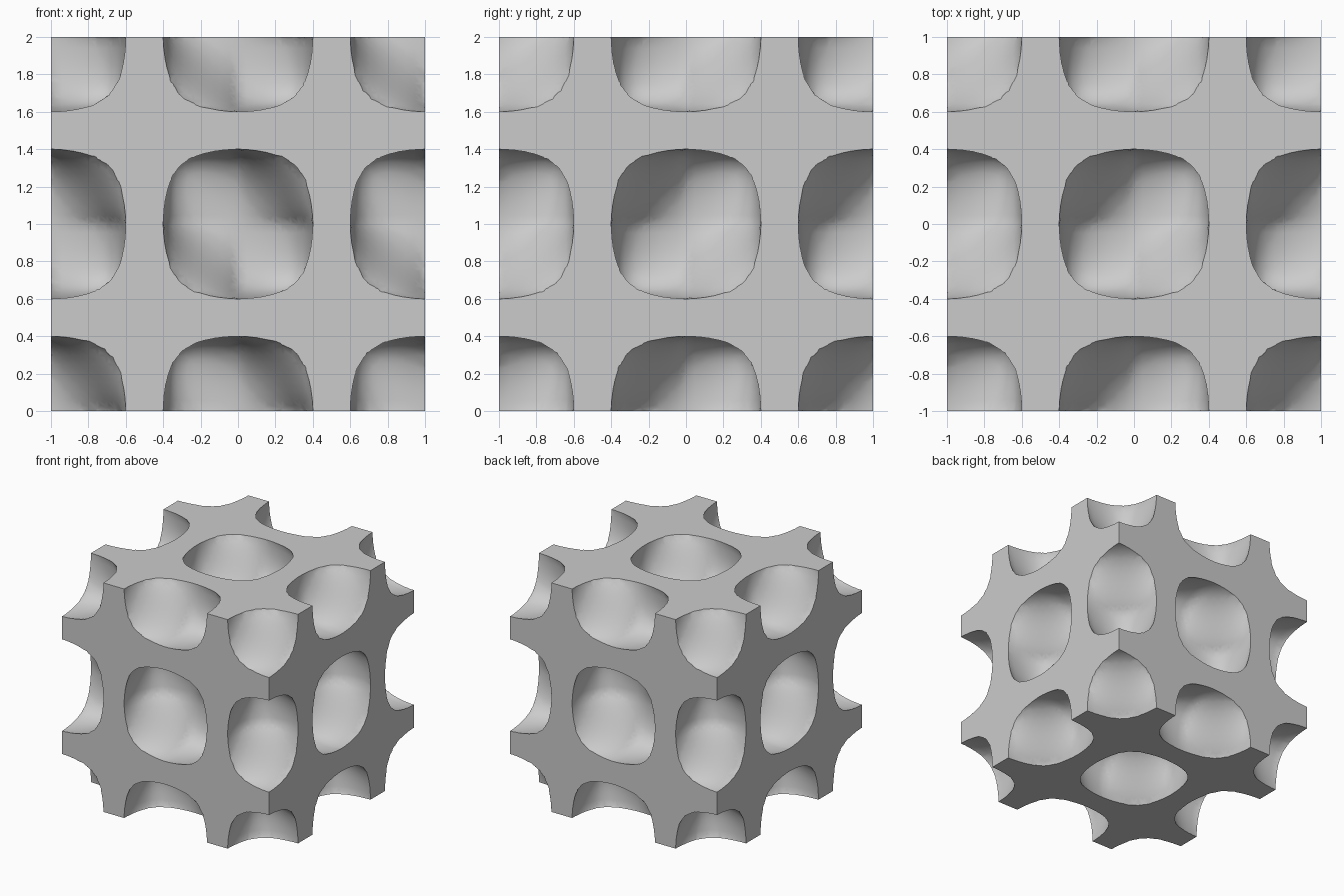
import bpy
import bmesh
from math import sin, cos, pi
from itertools import product
from mathutils import Vector

if "Cube" in bpy.data.objects:
    bpy.data.objects.remove(bpy.data.objects["Cube"], do_unlink=True)

STEP = 0.047          # sampled grid spacing
REACH = 1.13          # sampled a little past the block, trimmed later
RIM = cos(0.4 * pi)   # level that sets the hollows' width
BULGE = 0.25          # how far the full corners of a hollow swell out


def wall(p):
    """Negative in the solid, positive in the hollows.
    Each hollow has four full corners and four flattened ones."""
    a, b, c = (pi * v for v in p)
    core = cos(a) * cos(b) * cos(c)
    twist = sin(a) * sin(b) * sin(c) * (-1 if core > 0 else 1)
    return abs(core) + twist * (BULGE if twist > 0 else 1) - RIM


def field(p):
    return max(wall(p), max(abs(v) for v in p) - REACH + 0.03)


def snap(p):
    """Move a point exactly on to the wall surface."""
    e = 0.001
    for _ in range(3):
        g = Vector([(wall(p + d) - wall(p - d)) / (2 * e)
                    for d in (Vector((e, 0, 0)), Vector((0, e, 0)), Vector((0, 0, e)))])
        p = p - g * (wall(p) / max(g.length_squared, 0.1))
    return p


# Sample the field
count = int(2 * REACH / STEP) + 2
start = -STEP * (count - 1) / 2
axis = [start + i * STEP for i in range(count)]
value = {k: field([axis[i] for i in k]) for k in product(range(count), repeat=3)}
corners = list(product((0, 1), repeat=3))
cell_edges = [(a, b) for a in corners for b in corners
              if a < b and sum(abs(m - n) for m, n in zip(a, b)) == 1]

# One vertex in each grid cell that the wall surface crosses
bm = bmesh.new()
cells = {}
for k in product(range(count - 1), repeat=3):
    val = {c: value[k[0] + c[0], k[1] + c[1], k[2] + c[2]] for c in corners}
    if min(val.values()) >= 0 or max(val.values()) < 0:
        continue
    hits = []
    for a, b in cell_edges:
        if (val[a] < 0) != (val[b] < 0):
            hits.append(Vector(a).lerp(Vector(b), val[a] / (val[a] - val[b])))
    p = Vector([axis[i] for i in k]) + sum(hits, Vector()) / len(hits) * STEP
    if max(abs(v) for v in p) < REACH - 0.06:
        p = snap(p)
    cells[k] = bm.verts.new(p)

# One quad across each grid edge that the surface crosses
for k in product(range(1, count - 1), repeat=3):
    for d in range(3):
        n = list(k)
        n[d] += 1
        inside = value[k] < 0
        if inside == (value[tuple(n)] < 0):
            continue
        u, w = (d + 1) % 3, (d + 2) % 3
        ring = []
        for du, dw in ((1, 1), (0, 1), (0, 0), (1, 0)):
            q = list(k)
            q[u] -= du
            q[w] -= dw
            ring.append(cells[tuple(q)])
        bm.faces.new(ring if inside else ring[::-1])

mesh = bpy.data.meshes.new("porous_block")
bm.to_mesh(mesh)
bm.free()
block = bpy.data.objects.new("porous_block", mesh)
bpy.context.collection.objects.link(block)

# Trim to a clean cube
bpy.ops.mesh.primitive_cube_add(size=2)
trim = bpy.context.object
trim.name = "trim_cube"
trim.hide_render = True
cut = block.modifiers.new("trim", "BOOLEAN")
cut.operation = "INTERSECT"
cut.solver = "EXACT"
cut.object = trim
bpy.ops.object.select_all(action="DESELECT")
block.select_set(True)
bpy.context.view_layer.objects.active = block
bpy.ops.object.modifier_apply(modifier=cut.name)
bpy.data.objects.remove(trim, do_unlink=True)

# Stand it on the ground, smooth the hollows, keep the rims sharp
block.location.z = 1
bpy.ops.object.shade_smooth_by_angle(angle=pi / 6)

grey = bpy.data.materials.new("plain_grey")
grey.use_nodes = True
colour = (0.6, 0.6, 0.6, 1)
grey.diffuse_color = colour
grey.node_tree.nodes["Principled BSDF"].inputs["Base Color"].default_value = colour
block.data.materials.clear()
block.data.materials.append(grey)
